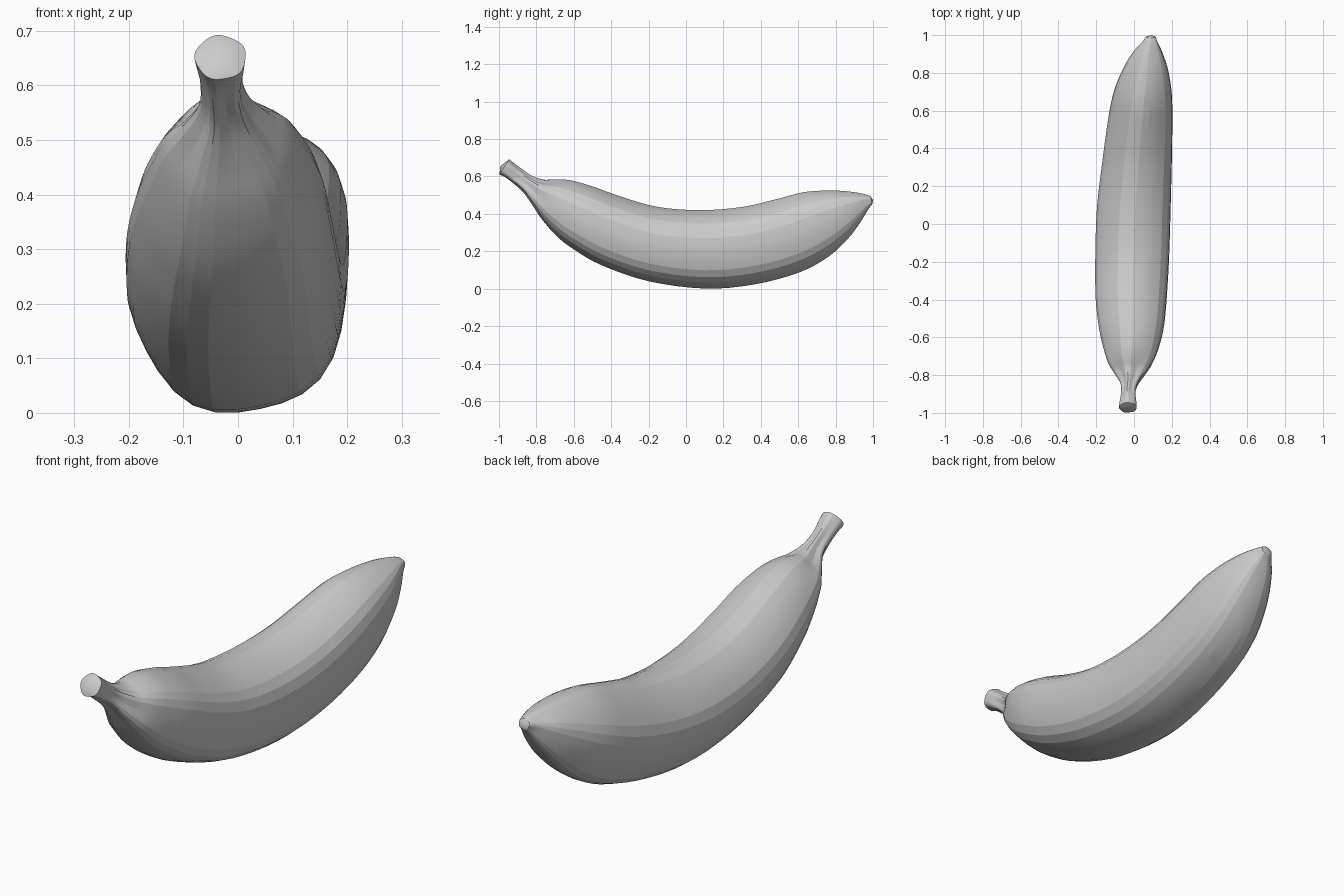
import bpy, bmesh, math
from mathutils import Vector

if "Cube" in bpy.data.objects:
    bpy.data.objects.remove(bpy.data.objects["Cube"])

SIDES, STEPS = 30, 4

# Rings along the fruit: inner (top) y,z | outer (bottom) y,z | left x, right x | ridge strength
RINGS = [
    (-.945, .692, -.998, .611, -.080, .014, .03),
    (-.922, .673, -.965, .595, -.076, .012, .05),
    (-.870, .635, -.925, .565, -.069, .008, .09),
    (-.820, .602, -.870, .515, -.072, .022, .12),
    (-.760, .583, -.820, .445, -.105, .062, .09),
    (-.700, .585, -.770, .370, -.138, .100, .05),
    (-.620, .580, -.690, .280, -.163, .132, .03),
    (-.500, .547, -.600, .210, -.186, .158, .025),
    (-.350, .493, -.450, .125, -.203, .173, .025),
    (-.150, .437, -.200, .040, -.205, .186, .025),
    (.080, .420, .100, .001, -.196, .194, .025),
    (.300, .437, .360, .022, -.168, .200, .025),
    (.480, .478, .600, .085, -.140, .203, .025),
    (.630, .516, .760, .170, -.108, .200, .025),
    (.760, .525, .870, .272, -.060, .181, .025),
    (.870, .520, .935, .360, -.010, .152, .04),
    (.950, .507, .975, .425, .042, .125, .05),
    (.985, .495, .996, .452, .063, .115, .03),
]


def spline(p0, p1, p2, p3, t):
    return [.5 * (2 * b + (c - a) * t + (2 * a - 5 * b + 4 * c - d) * t * t
                  + (3 * b - a - 3 * c + d) * t ** 3)
            for a, b, c, d in zip(p0, p1, p2, p3)]


def section(strength):
    """Rounded five-ridged outline, scaled to fill the -1..1 box."""
    pts = []
    for i in range(SIDES):
        a = 2 * math.pi * i / SIDES - math.radians(115)
        r = 1 + strength * math.cos(5 * (a + math.radians(115)))
        pts.append((r * math.cos(a), r * math.sin(a)))
    lo = [min(p[k] for p in pts) for k in (0, 1)]
    hi = [max(p[k] for p in pts) for k in (0, 1)]
    return [[2 * (p[k] - lo[k]) / (hi[k] - lo[k]) - 1 for k in (0, 1)] for p in pts]


def make_ring(bm, row):
    ty, tz, by, bz, xl, xr, strength = row
    top, bottom = Vector((0, ty, tz)), Vector((0, by, bz))
    mid, up = (top + bottom) / 2, (top - bottom) / 2
    across = Vector(((xr - xl) / 2, 0, 0))
    mid.x = (xl + xr) / 2
    return [bm.verts.new(mid + across * u + up * v) for u, v in section(strength)]


# Smoothly interpolated skin
bm = bmesh.new()
last = len(RINGS) - 1
rows = []
for i in range(last):
    ctrl = [RINGS[min(max(i + k, 0), last)] for k in (-1, 0, 1, 2)]
    rows += [spline(*ctrl, s / STEPS) for s in range(STEPS)]
rows.append(RINGS[last])
loops = [make_ring(bm, row) for row in rows]
for a, b in zip(loops, loops[1:]):
    for i in range(SIDES):
        j = (i + 1) % SIDES
        bm.faces.new((a[i], a[j], b[j], b[i]))

# Cut stem end and blossom tip
for ring, centre in ((loops[0], (-.035, -.992, .656)), (loops[-1], (.09, 1.0, .474))):
    c = bm.verts.new(centre)
    for i in range(SIDES):
        bm.faces.new((ring[i], ring[(i + 1) % SIDES], c))
bmesh.ops.recalc_face_normals(bm, faces=bm.faces)

mesh = bpy.data.meshes.new("banana")
bm.to_mesh(mesh)
bm.free()
banana = bpy.data.objects.new("banana", mesh)
bpy.context.collection.objects.link(banana)
bpy.context.view_layer.objects.active = banana
banana.select_set(True)
bpy.ops.object.shade_smooth_by_angle(angle=math.radians(10))
